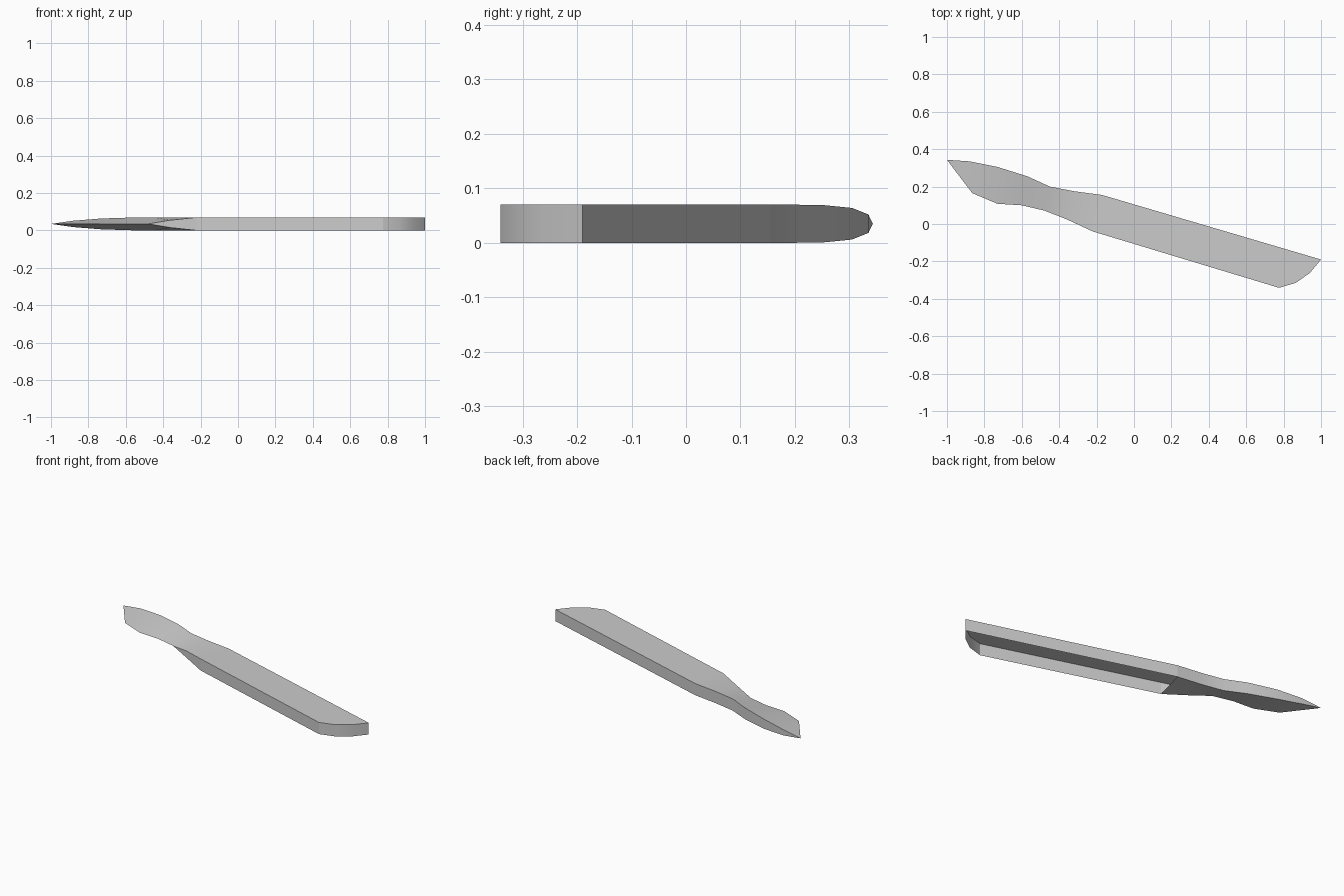
import bpy, bmesh, math

cube = bpy.data.objects.get("Cube")
if cube:
    bpy.data.objects.remove(cube, do_unlink=True)

MID = 0.035  # height of the cutting edge and tip

steel = bpy.data.materials.new("grey_steel")
steel.use_nodes = True
colour = (0.6, 0.6, 0.6, 1)
steel.diffuse_color = colour
steel.node_tree.nodes["Principled BSDF"].inputs["Base Color"].default_value = colour


def make_part(name, build):
    bm = bmesh.new()
    build(bm)
    bmesh.ops.remove_doubles(bm, verts=bm.verts, dist=0.0005)
    mesh = bpy.data.meshes.new(name)
    bm.to_mesh(mesh)
    bm.free()
    mesh.materials.append(steel)
    ob = bpy.data.objects.new(name, mesh)
    bpy.context.collection.objects.link(ob)
    bpy.ops.object.select_all(action='DESELECT')
    ob.select_set(True)
    bpy.context.view_layer.objects.active = ob
    bpy.ops.object.shade_smooth_by_angle(angle=math.radians(30))


def pair(bm, x, y, half):
    """Upper and lower vertex of an outline point; one vertex on a sharp edge."""
    top = bm.verts.new((x, y, MID + half))
    return top, (bm.verts.new((x, y, MID - half)) if half else top)


def face(bm, *verts):
    unique = list(dict.fromkeys(verts))
    if len(unique) > 2:
        bm.faces.new(unique)


# Blade outline from tip to handle: x, y, half thickness
spine = [(-0.88, 0.335, 0.017), (-0.73, 0.305, 0.029), (-0.57, 0.255, 0.034),
         (-0.45, 0.2, MID), (-0.32, 0.175, MID), (-0.17, 0.155, MID)]
edge = [(-0.865, 0.165, 0), (-0.73, 0.108, 0), (-0.6, 0.1, 0),
        (-0.48, 0.072, 0), (-0.36, 0.025, 0.02), (-0.22, -0.04, MID)]


def blade(bm):
    # Wedge sections bridged from the pointed tip to the handle
    tip = pair(bm, -1, 0.343, 0)
    rows = [(tip, tip)] + [(pair(bm, *s), pair(bm, *e)) for s, e in zip(spine, edge)]
    for (s0, e0), (s1, e1) in zip(rows, rows[1:]):
        face(bm, s0[0], e0[0], e1[0], s1[0])
        face(bm, s0[1], s1[1], e1[1], e0[1])
        face(bm, s0[0], s1[0], s1[1], s0[1])
        face(bm, e0[0], e0[1], e1[1], e1[0])


def handle(bm):
    # Flat top with side walls and a rounded end, hollow from below
    outline = [spine[-1][:2], edge[-1][:2], (0.775, -0.341), (0.865, -0.315),
               (0.94, -0.262), (1, -0.19)]
    points = [pair(bm, x, y, MID) for x, y in outline]
    face(bm, *[p[0] for p in points])
    ring = points[1:] + points[:1]
    for a, b in zip(ring, ring[1:]):
        face(bm, a[0], a[1], b[1], b[0])


make_part("blade", blade)
make_part("handle", handle)
